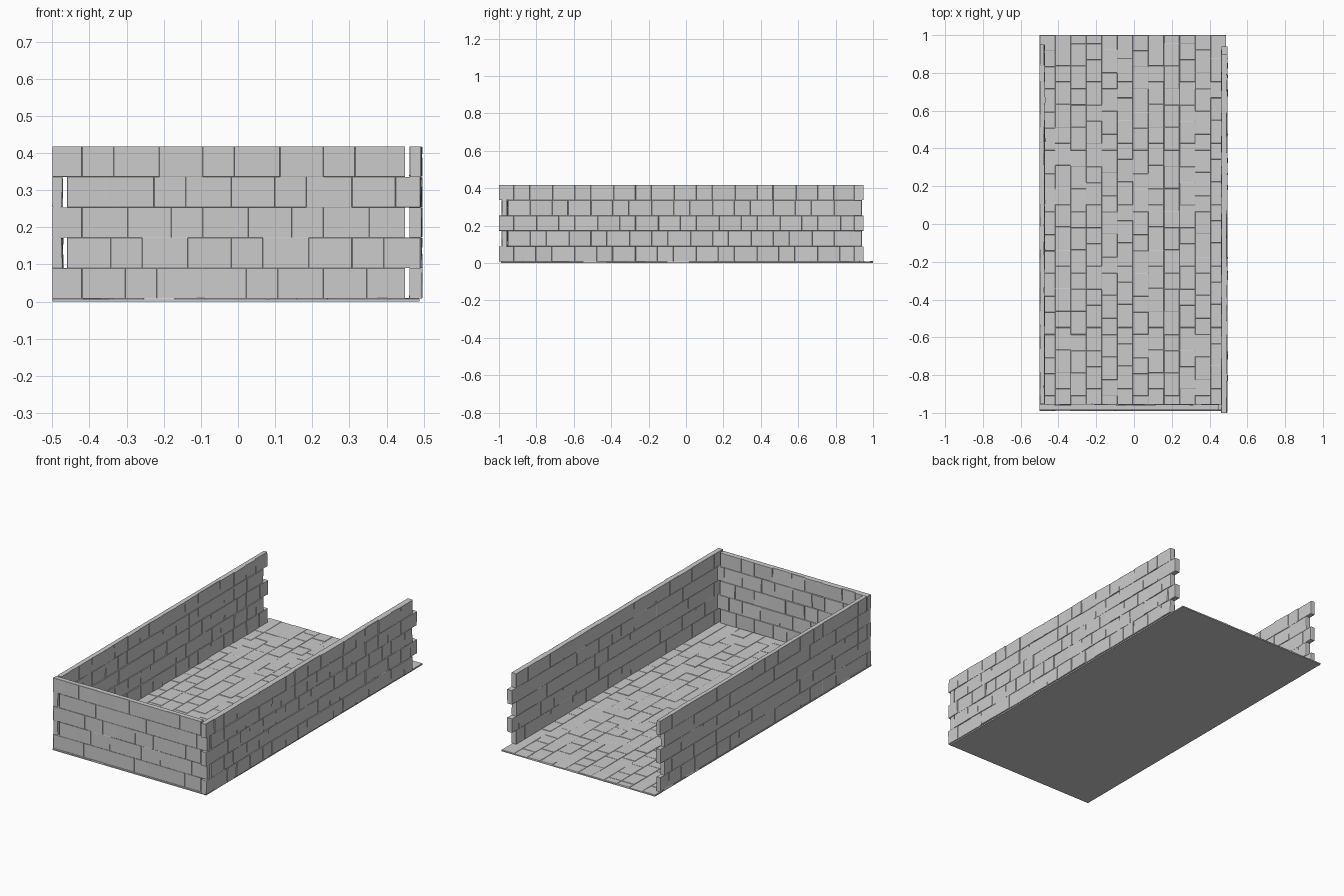
import bpy, bmesh, random
from mathutils import Vector

if "Cube" in bpy.data.objects:
    bpy.data.objects.remove(bpy.data.objects["Cube"])

random.seed(7)
COURSE = 0.082
BRICKS = (0.117, 0.085, 0.123)      # repeating brick lengths


def joints(a, b, row):
    """Brick joints along one course, staggered by row."""
    cuts, k = [a], row
    u = a + (0.117 if row % 2 else 0.08)
    while u < b - 0.04:
        cuts.append(u)
        u += BRICKS[k % 3]
        k += 1
    return cuts + [b]


def panel(name, w0, spans, place, thick, rough, smooth, flat_back=False):
    """Brick slab: u = along, d = depth (rough side at +d), w = across courses."""
    bm = bmesh.new()

    def quad(pts, out):
        vs = [place(*p) for p in pts]
        o = place(*out) - place(0, 0, 0)
        if (vs[1] - vs[0]).cross(vs[2] - vs[0]).dot(o) < 0:
            vs.reverse()
        bm.faces.new([bm.verts.new(v) for v in vs])

    def pad(u0, u1, z0, z1, base, sign, amount, inset):
        """One raised brick face with short sloping sides."""
        rise = random.uniform(0.3, 0.7) * amount
        tu, tw = (random.uniform(-0.25, 0.25) * amount for _ in range(2))
        rim = [(u0, base, z0), (u1, base, z0), (u1, base, z1), (u0, base, z1)]
        top = []
        for (u, d, w), su, sw in zip(rim, (1, -1, -1, 1), (1, 1, -1, -1)):
            h = max(0.0005, rise + tu * su + tw * sw)
            top.append((u + su * inset, d + sign * h, w + sw * inset))
        quad(top, (0, sign, 0))
        for i in range(4):
            j = (i + 1) % 4
            quad([rim[i], rim[j], top[j], top[i]], (0, sign, 0))

    b0 = 0.0 if flat_back else smooth
    b1 = thick - rough
    n = len(spans)
    for r, (a, b) in enumerate(spans):
        z0, z1 = w0 + r * COURSE, w0 + (r + 1) * COURSE
        cuts = joints(a, b, r)
        for u0, u1 in zip(cuts, cuts[1:]):
            pad(u0, u1, z0, z1, b1, 1, rough, 0.0015)
            if not flat_back:
                pad(u0, u1, z0, z1, b0, -1, smooth, 0.0008)
        # Course ends
        for u, s in ((a, -1), (b, 1)):
            quad([(u, b0, z0), (u, b1, z0), (u, b1, z1), (u, b0, z1)], (s, 0, 0))
        # Exposed top and bottom of the course, including toothed ends
        for s, z, m in ((-1, z0, r - 1), (1, z1, r + 1)):
            strips = [(a, b)]
            if 0 <= m < n:
                strips = [(a, spans[m][0]), (spans[m][1], b)]
            for p, q in strips:
                if q - p > 0.001:
                    quad([(p, b0, z), (q, b0, z), (q, b1, z), (p, b1, z)], (0, 0, s))
    if flat_back:
        a, b = spans[0]
        wz = w0 + n * COURSE
        quad([(a, 0, w0), (b, 0, w0), (b, 0, wz), (a, 0, wz)], (0, -1, 0))
    bmesh.ops.remove_doubles(bm, verts=bm.verts, dist=1e-5)
    me = bpy.data.meshes.new(name)
    bm.to_mesh(me)
    bm.free()
    ob = bpy.data.objects.new(name, me)
    bpy.context.collection.objects.link(ob)
    return ob


def toothed(odd, even):
    return [odd if r % 2 == 0 else even for r in range(5)]


Z0 = 0.008

# Left wall, rough side facing in
panel("left_wall", Z0, toothed((-0.95, 0.95), (-0.983, 0.91)),
      lambda u, d, w: Vector((-0.5 + d, u, w)), 0.030, 0.007, 0.002)

# Right wall, rough side facing out
panel("right_wall", Z0, toothed((-1.0, 0.90), (-0.95, 0.94)),
      lambda u, d, w: Vector((0.461 + d, u, w)), 0.036, 0.007, 0.002)

# Front wall, rough side facing in
panel("front_wall", Z0, toothed((-0.5, 0.45), (-0.46, 0.491)),
      lambda u, d, w: Vector((u, -0.986 + d, w)), 0.034, 0.007, 0.002)

# Floor of flat stones with a plain underside
COURSE = 0.988 / 12
panel("floor", -0.5, [(-0.99, 1.0)] * 12,
      lambda u, d, w: Vector((w, u, d)), 0.010, 0.003, 0, True)
